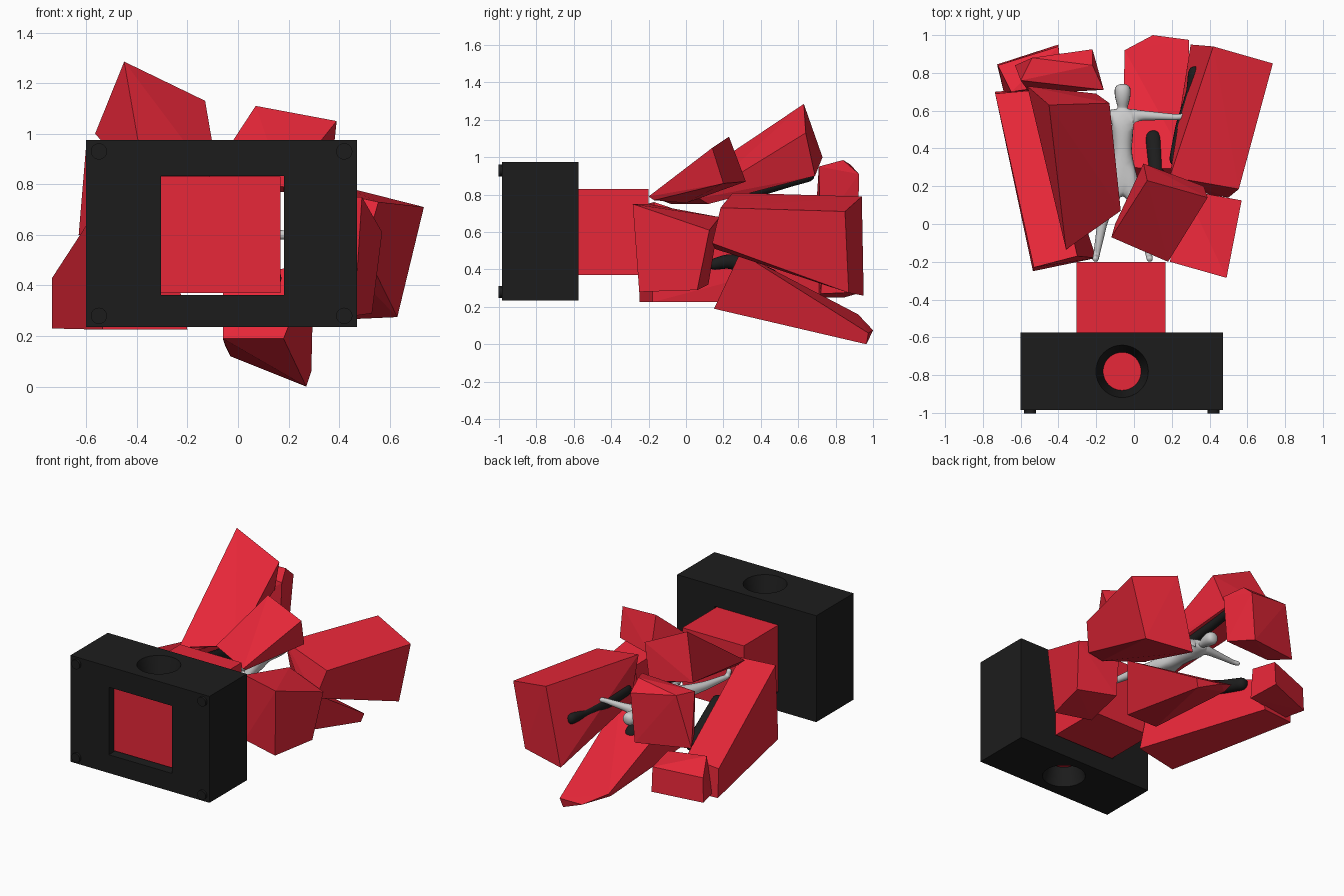
import bpy, bmesh, math
from mathutils import Vector


def material(name, rgb):
    m = bpy.data.materials.new(name)
    m.diffuse_color = (*rgb, 1)
    return m


RED = material("red", (0.8, 0.02, 0.04))
BLACK = material("black", (0.012, 0.012, 0.012))


def add_object(name, bm, mat=None):
    bmesh.ops.recalc_face_normals(bm, faces=bm.faces)
    me = bpy.data.meshes.new(name)
    bm.to_mesh(me)
    bm.free()
    ob = bpy.data.objects.new(name, me)
    bpy.context.collection.objects.link(ob)
    if mat:
        me.materials.append(mat)
    return ob


def box(name, lo, hi, mat=None):
    bm = bmesh.new()
    bmesh.ops.create_cube(bm, size=1)
    lo, hi = Vector(lo), Vector(hi)
    for v in bm.verts:
        v.co = (lo + hi) / 2 + v.co * (hi - lo)
    return add_object(name, bm, mat)


def cone(name, loc, r1, r2, depth, rot=(0, 0, 0), mat=None):
    bpy.ops.mesh.primitive_cone_add(vertices=48, radius1=r1, radius2=r2,
                                    depth=depth, location=loc, rotation=rot)
    ob = bpy.context.object
    ob.name = name
    if mat:
        ob.data.materials.append(mat)
    bpy.ops.object.shade_smooth_by_angle()
    return ob


def cut(target, cutter):
    cutter.hide_render = True
    cutter.hide_set(True)
    m = target.modifiers.new("cut", 'BOOLEAN')
    m.operation, m.solver, m.object = 'DIFFERENCE', 'EXACT', cutter


def chunk(name, pts):
    bm = bmesh.new()
    for p in pts:
        bm.verts.new(p)
    res = bmesh.ops.convex_hull(bm, input=bm.verts)
    spare = {g for g in res["geom_interior"] if isinstance(g, bmesh.types.BMVert)}
    bmesh.ops.delete(bm, geom=list(spare), context='VERTS')
    bmesh.ops.dissolve_limit(bm, angle_limit=0.03, verts=bm.verts, edges=bm.edges)
    return add_object(name, bm, RED)


def skin_body(name, chains, mat=None):
    # chains of (x, y, z, radius); shared points are welded into one skeleton
    bm = bmesh.new()
    skin = bm.verts.layers.skin.verify()
    seen = {}
    for chain in chains:
        prev = None
        for x, y, z, r in chain:
            v = seen.get((x, y, z))
            if v is None:
                v = bm.verts.new((x, y, z))
                v[skin].radius = (r, r)
                v[skin].use_root = not seen
                seen[(x, y, z)] = v
            if prev:
                bm.edges.new((prev, v))
            prev = v
    ob = add_object(name, bm, mat)
    sk = ob.modifiers.new("skin", 'SKIN')
    sk.use_smooth_shade = True
    sub = ob.modifiers.new("smooth", 'SUBSURF')
    sub.levels = sub.render_levels = 2
    return ob


# black housing with a square tunnel and a tapered round opening above and below
housing = box("housing", (-0.6, -0.985, 0.235), (0.47, -0.575, 0.975), BLACK)
cut(housing, box("tunnel_cutter", (-0.305, -1.1, 0.362), (0.182, -0.5, 0.832)))
for side, z in ((1, 0.975), (-1, 0.235)):
    hole = cone("round_cutter", (-0.063, -0.78, z - side * 0.07), 0.1, 0.14, 0.15,
                (0 if side > 0 else math.pi, 0, 0))
    cut(housing, hole)

# round feet on the corners of the front
for x in (-0.55, 0.42):
    for z in (0.28, 0.93):
        cone("foot", (x, -0.99, z), 0.032, 0.032, 0.024, (math.pi / 2, 0, 0), BLACK)

# red core running through the housing
box("core", (-0.305, -0.93, 0.37), (0.168, -0.2, 0.83), RED)

# burst-open red chunks around the figure
chunk("right_chunk", [
    (0.555, 0.185, 0.73), (0.19, 0.25, 0.81), (0.735, 0.85, 0.71), (0.42, 0.94, 0.79),
    (0.50, 0.14, 0.54), (0.40, 0.155, 0.51), (0.63, 0.87, 0.275), (0.30, 0.95, 0.26),
    (0.20, 0.32, 0.50)])
chunk("near_right_chunk", [
    (0.49, -0.285, 0.75), (0.57, 0.125, 0.61), (0.19, -0.2, 0.75), (0.27, 0.18, 0.68),
    (0.46, -0.25, 0.28), (0.53, 0.06, 0.29), (0.19, -0.2, 0.30), (0.25, 0.12, 0.32)])
chunk("top_right_chunk", [
    (0.07, 0.23, 1.11), (0.39, 0.14, 1.05), (0.05, 0.32, 0.87), (0.37, 0.2, 0.86),
    (-0.12, -0.07, 0.82), (0.18, -0.2, 0.79), (-0.10, 0.0, 0.755), (0.18, -0.17, 0.77)])
chunk("bottom_chunk", [
    (0.27, 0.965, 0.0), (0.29, 0.975, 0.06), (0.10, 1.0, 0.075), (-0.05, 0.92, 0.16),
    (-0.03, 0.87, 0.12), (-0.06, 0.15, 0.19), (0.18, 0.15, 0.19), (0.30, 0.29, 0.49),
    (-0.06, 0.30, 0.42)])
chunk("left_chunk", [
    (-0.535, -0.25, 0.225), (-0.53, -0.23, 0.745), (-0.2, -0.18, 0.225),
    (-0.3, -0.17, 0.76), (-0.735, 0.7, 0.23), (-0.735, 0.69, 0.43),
    (-0.5, 0.72, 0.23), (-0.5, 0.71, 0.46)])
chunk("top_left_chunk", [
    (-0.45, 0.63, 1.285), (-0.13, 0.64, 1.13), (-0.565, 0.73, 1.0), (-0.2, 0.69, 0.9),
    (-0.36, -0.135, 0.77), (-0.07, 0.07, 0.78), (-0.34, -0.08, 0.75), (-0.1, 0.12, 0.75)])
chunk("far_left_upper_chunk", [
    (-0.63, 0.84, 0.6), (-0.6, 0.76, 0.96), (-0.54, 0.88, 0.96), (-0.22, 0.925, 0.91),
    (-0.22, 0.84, 0.985), (-0.16, 0.71, 0.95), (-0.55, 0.69, 0.63), (-0.25, 0.92, 0.57),
    (-0.18, 0.72, 0.62)])
chunk("far_left_lower_chunk", [
    (-0.725, 0.845, 0.25), (-0.72, 0.84, 0.42), (-0.4, 0.95, 0.28), (-0.4, 0.94, 0.45),
    (-0.69, 0.7, 0.25), (-0.65, 0.7, 0.5), (-0.38, 0.72, 0.27), (-0.38, 0.74, 0.48)])

# grey standing figure, lying along y with its front facing up
hip = (-0.06, 0.26, 0.6, 0.062)
chest = (-0.06, 0.5, 0.6, 0.062)
neck = (-0.06, 0.61, 0.6, 0.024)
skin_body("figure", [
    [hip, (-0.06, 0.37, 0.6, 0.05), chest, (-0.06, 0.57, 0.6, 0.045), neck,
     (-0.06, 0.65, 0.605, 0.04), (-0.06, 0.7, 0.605, 0.05), (-0.06, 0.745, 0.6, 0.04)],
    [(-0.06, 0.57, 0.6, 0.045), (0.03, 0.575, 0.6, 0.03), (0.14, 0.57, 0.6, 0.022),
     (0.23, 0.565, 0.6, 0.017), (0.29, 0.575, 0.6, 0.016)],
    [(-0.06, 0.57, 0.6, 0.045), (-0.15, 0.575, 0.6, 0.03), (-0.26, 0.57, 0.6, 0.022),
     (-0.36, 0.565, 0.6, 0.017), (-0.41, 0.575, 0.6, 0.016)],
    [hip, (-0.11, 0.18, 0.6, 0.046), (-0.165, 0.02, 0.6, 0.03),
     (-0.2, -0.17, 0.6, 0.018), (-0.205, -0.19, 0.65, 0.018)],
    [hip, (-0.01, 0.18, 0.6, 0.046), (0.045, 0.02, 0.6, 0.03),
     (0.08, -0.17, 0.6, 0.018), (0.085, -0.19, 0.65, 0.018)]])

# dark body shapes set into the inner faces of the chunks
for name, chain in {
    "right_shadow": [(0.33, 0.84, 0.54, 0.045), (0.31, 0.7, 0.54, 0.035),
                     (0.27, 0.52, 0.56, 0.055), (0.22, 0.3, 0.6, 0.045)],
    "bottom_shadow": [(0.15, 0.12, 0.42, 0.03), (0.12, 0.24, 0.45, 0.045),
                      (0.1, 0.5, 0.34, 0.05)],
    "top_left_shadow": [(-0.25, 0.69, 0.91, 0.035), (-0.24, 0.56, 0.88, 0.04),
                        (-0.2, 0.3, 0.8, 0.04)],
    "left_shadow": [(-0.45, 0.6, 0.46, 0.045), (-0.4, 0.4, 0.5, 0.05),
                    (-0.33, 0.1, 0.6, 0.04)],
}.items():
    skin_body(name, [chain], BLACK)
